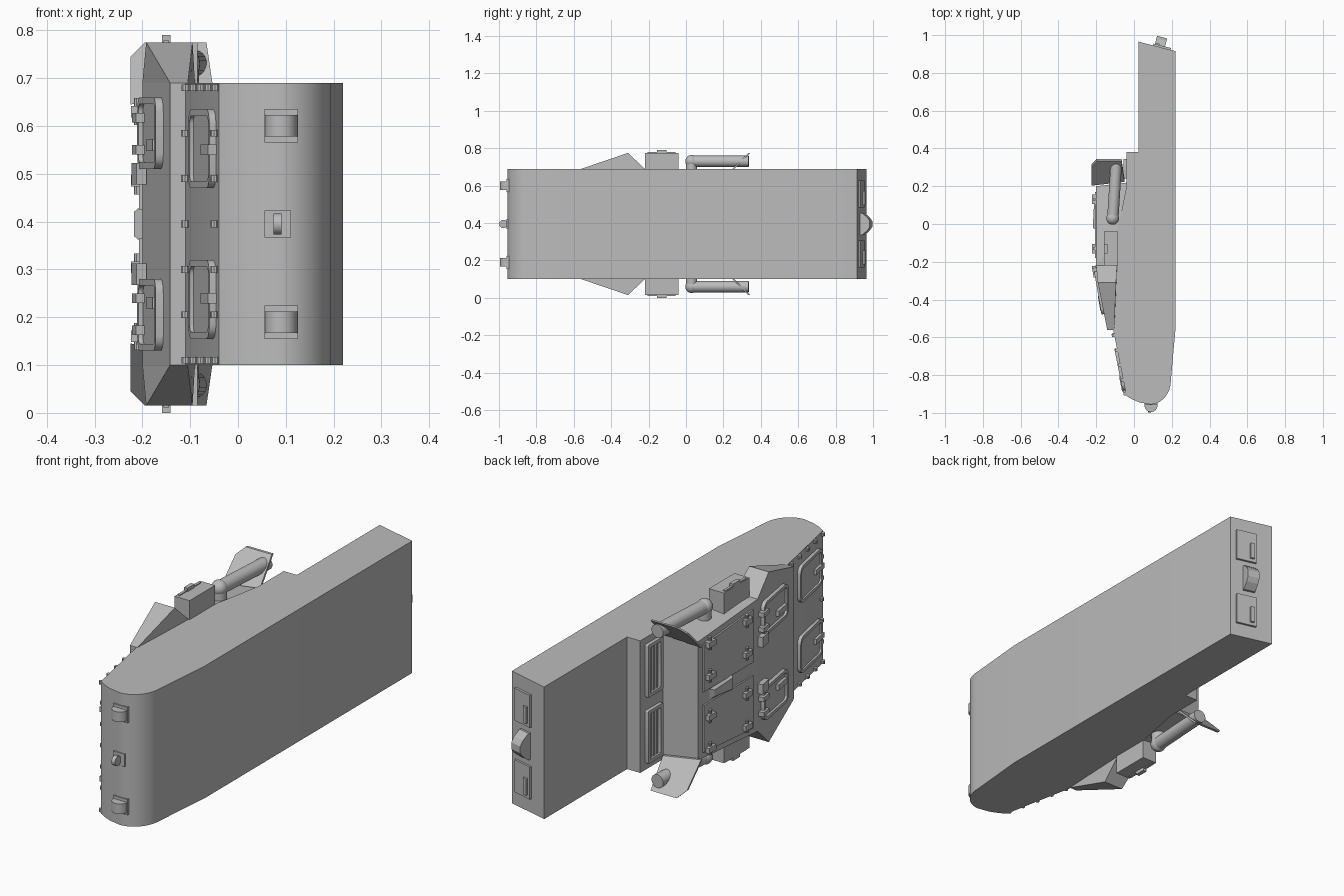
import bpy, bmesh, math
from mathutils import Matrix, Vector

cube = bpy.data.objects.get("Cube")
if cube:
    bpy.data.objects.remove(cube)

grey = bpy.data.materials.new("plain grey")
grey.use_nodes = True
grey.diffuse_color = (0.5, 0.5, 0.5, 1)
grey.node_tree.nodes["Principled BSDF"].inputs["Base Color"].default_value = (0.5, 0.5, 0.5, 1)
MID = 0.395


def finish(name, bm, matrix=None, smooth=False):
    bmesh.ops.recalc_face_normals(bm, faces=bm.faces)
    mesh = bpy.data.meshes.new(name)
    bm.to_mesh(mesh)
    bm.free()
    mesh.materials.append(grey)
    ob = bpy.data.objects.new(name, mesh)
    bpy.context.collection.objects.link(ob)
    if matrix:
        mesh.transform(matrix)
    if smooth:
        bpy.ops.object.select_all(action='DESELECT')
        ob.select_set(True)
        bpy.context.view_layer.objects.active = ob
        bpy.ops.object.shade_smooth_by_angle(angle=math.radians(30))
    return ob


def prism(name, points, z0, z1, matrix=None, smooth=False):
    bm = bmesh.new()
    face = bm.faces.new([bm.verts.new((x, y, z0)) for x, y in points])
    up = bmesh.ops.extrude_face_region(bm, geom=[face])
    bmesh.ops.translate(bm, vec=(0, 0, z1 - z0), verts=[v for v in up["geom"] if isinstance(v, bmesh.types.BMVert)])
    return finish(name, bm, matrix, smooth)


def solid(name, points):
    bm = bmesh.new()
    for p in points:
        bm.verts.new(p)
    bmesh.ops.convex_hull(bm, input=bm.verts)
    bmesh.ops.dissolve_limit(bm, angle_limit=0.01, verts=bm.verts, edges=bm.edges)
    return finish(name, bm)


def box(name, centre, size, matrix=None):
    bm = bmesh.new()
    bmesh.ops.create_cube(bm, size=1, matrix=Matrix.Translation(centre) @ Matrix.Diagonal((*size, 1)))
    return finish(name, bm, matrix)


def rod(name, a, b, r, matrix=None, sides=16):
    a, b = Vector(a), Vector(b)
    turn = (b - a).to_track_quat('Z', 'Y').to_matrix().to_4x4()
    bm = bmesh.new()
    bmesh.ops.create_cone(bm, cap_ends=True, segments=sides, radius1=r, radius2=r, depth=(b - a).length,
                          matrix=Matrix.Translation((a + b) / 2) @ turn)
    return finish(name, bm, matrix, True)


def plane(a, b):
    """Surface frame: X runs from a to b, Y is world z, Z points outward."""
    u = (Vector((*b, 0)) - Vector((*a, 0))).normalized()
    v = Vector((0, 0, 1))
    m = Matrix((u, v, u.cross(v))).transposed().to_4x4()
    return Matrix.Translation((*a, 0)) @ m


def rounded(s0, s1, z0, z1, r):
    pts = []
    corners = ((s1 - r, z1 - r), (s0 + r, z1 - r), (s0 + r, z0 + r), (s1 - r, z0 + r))
    for i, (cx, cy) in enumerate(corners):
        for k in range(5):
            t = math.pi / 2 * (i + k / 4)
            pts.append((cx + r * math.cos(t), cy + r * math.sin(t)))
    return pts


def frame_rail(name, m, s0, s1, z0, z1, width, height, r=0.03):
    """Raised rounded ring lying on a surface."""
    outer = rounded(s0, s1, z0, z1, r)
    inner = rounded(s0 + width, s1 - width, z0 + width, z1 - width, max(r - width, 0.003))
    bm = bmesh.new()
    rings = [[bm.verts.new((*p, h)) for p in loop] for loop, h in
             ((outer, -0.003), (outer, height), (inner, height), (inner, -0.003))]
    n = len(outer)
    for q in range(4):
        A, B = rings[q], rings[(q + 1) % 4]
        for i in range(n):
            bm.faces.new((A[i], A[(i + 1) % n], B[(i + 1) % n], B[i]))
    return finish(name, bm, m, True)


# Hull: side profile with a rounded nose
nose = [(0.22, -0.55), (0.195, -0.83)]
for k in range(1, 13):
    t = k / 12 * math.pi / 2
    nose.append((0.085 + 0.11 * math.cos(t), -0.83 - 0.125 * math.sin(t)))
hull = [(0.025, 0.965), (0.22, 0.915)] + nose + [
    (0.03, -0.945), (-0.01, -0.928), (-0.04, -0.91), (-0.11, -0.56),
    (-0.085, -0.03), (-0.04, 0.2), (-0.04, 0.38), (0.025, 0.38)]
prism("hull", hull, 0.1, 0.69, smooth=True)


def both(points):
    return [(x, y, MID + s * w) for x, y, w in points for s in (-1, 1)]


# Raised crew compartment
solid("compartment", both([(-0.2, 0.2, 0.265), (-0.2, -0.22, 0.295), (-0.142, -0.56, 0.295),
                           (-0.03, 0.22, 0.28), (-0.08, -0.56, 0.295), (-0.06, -0.04, 0.295)]))

roof = plane((-0.2, 0.2), (-0.2, -0.22))
glacis = plane((-0.2, -0.22), (-0.142, -0.56))
lower = plane((-0.11, -0.56), (-0.04, -0.91))
front = plane((0.0, -0.953), (0.2, -0.953))
rear = plane((0.22, 0.915), (0.025, 0.965))
engine = plane((-0.04, 0.38), (-0.04, 0.2))

for side, tag in ((1, "upper"), (-1, "lower")):
    def Z(w):
        return MID + side * w

    # Side wedge
    solid(tag + "_wedge", [(x, y, Z(w)) for x, y, w in (
        (-0.142, -0.56, 0.295), (-0.105, -0.56, 0.295), (-0.192, -0.31, 0.38), (-0.095, -0.31, 0.38),
        (-0.2, -0.22, 0.295), (-0.09, -0.22, 0.295), (-0.1, -0.5, 0.2), (-0.09, -0.22, 0.2), (-0.18, -0.22, 0.2))])
    # Side stowage box and catch
    box(tag + "_side_box", (-0.122, -0.13, Z(0.325)), (0.074, 0.18, 0.11))
    box(tag + "_box_lid", (-0.15, -0.13, Z(0.381)), (0.012, 0.15, 0.006))
    box(tag + "_box_catch", (-0.15, -0.13, Z(0.387)), (0.018, 0.05, 0.016))
    # Exhaust pipe with rounded front and elbow
    rod(tag + "_exhaust", (-0.112, 0.03, Z(0.335)), (-0.093, 0.335, Z(0.335)), 0.03, sides=24)
    bm = bmesh.new()
    bmesh.ops.create_uvsphere(bm, u_segments=24, v_segments=12, radius=0.034,
                              matrix=Matrix.Translation((-0.113, 0.03, Z(0.335))))
    finish(tag + "_exhaust_end", bm, None, True)
    rod(tag + "_exhaust_elbow", (-0.113, 0.03, Z(0.335)), (-0.11, 0.03, Z(0.25)), 0.03)
    # Flared rear shield
    solid(tag + "_rear_shield", [(x, y + d, Z(w)) for d in (0, -0.012) for x, y, w in (
        (-0.225, 0.215, 0.25), (-0.225, 0.315, 0.35), (-0.195, 0.345, 0.38),
        (-0.066, 0.345, 0.38), (-0.05, 0.235, 0.27))])
    # Roof door, clips and corner visor
    prism(tag + "_roof_door", [(0.03, Z(0.03)), (0.38, Z(0.03)), (0.38, Z(0.265)), (0.03, Z(0.24))], -0.002, 0.007, roof)
    for s in (0.07, 0.33):
        for w in (0.09, 0.235):
            box(tag + "_roof_clip", (s, Z(w), 0.011), (0.05, 0.024, 0.025), roof)
            rod(tag + "_roof_clip_pin", (s, Z(w - 0.028), 0.01), (s, Z(w + 0.028), 0.01), 0.008, roof, 10)
    box(tag + "_visor", (0.03, Z(0.105), 0.012), (0.06, 0.045, 0.022),
        glacis @ Matrix.Translation((0, 0, 0)))
    # Sloped upper hatch with rail and hinges
    z0, z1 = sorted((Z(0.115), Z(0.265)))
    frame_rail(tag + "_hatch_rail", glacis, 0.03, 0.26, z0, z1, 0.014, 0.016)
    prism(tag + "_hatch_plate", rounded(0.04, 0.25, z0 + 0.01, z1 - 0.01, 0.025), -0.002, 0.006, glacis)
    for w in (0.155, 0.222):
        box(tag + "_hatch_hinge", (0.035, Z(w), 0.011), (0.05, 0.02, 0.026), glacis)
    box(tag + "_hatch_latch", (0.2, Z(0.165), 0.01), (0.08, 0.025, 0.018), glacis)
    # Lower front hatch
    z0, z1 = sorted((Z(0.075), Z(0.24)))
    frame_rail(tag + "_nose_hatch_rail", lower, 0.1, 0.325, z0, z1, 0.014, 0.014)
    prism(tag + "_nose_hatch_plate", rounded(0.11, 0.315, z0 + 0.01, z1 - 0.01, 0.025), -0.002, 0.006, lower)
    box(tag + "_nose_hatch_latch", (0.29, Z(0.155), 0.009), (0.08, 0.022, 0.018), lower)
    # Bolts along the edge and the two plate seams
    spots = [(s, 0.285) for s in (0.03, 0.11, 0.19, 0.27, 0.345)] + \
            [(s, w) for s in (0.025, 0.335) for w in (0.095, 0.19)]
    for s, w in spots:
        rod(tag + "_bolt", (s, Z(w - 0.007), 0.005), (s, Z(w + 0.007), 0.005), 0.009, lower, 10)
    # Engine grille with slats
    z0, z1 = sorted((Z(0.03), Z(0.265)))
    frame_rail(tag + "_grille_frame", engine, 0.035, 0.14, z0, z1, 0.016, 0.016, 0.004)
    for s in (0.065, 0.088, 0.11):
        box(tag + "_grille_slat", (s, Z(0.1475), 0.003), (0.01, 0.21, 0.01), engine)
    # Nose bracket
    box(tag + "_nose_flange", (0.09, Z(0.2055), 0.0), (0.07, 0.07, 0.012), front)
    rod(tag + "_nose_bracket", (0.09, Z(0.183), 0.008), (0.09, Z(0.228), 0.008), 0.034, front, 24)
    # Rear panel and handle
    box(tag + "_rear_panel", (0.075, Z(0.16), 0.003), (0.095, 0.145, 0.014), rear)
    box(tag + "_rear_handle", (0.1, Z(0.16) - 0.02, 0.012), (0.018, 0.075, 0.014), rear)

# Centre bolts
for s in (0.025, 0.335):
    rod("centre_bolt", (s, MID - 0.007, 0.005), (s, MID + 0.007, 0.005), 0.009, lower, 10)

# Roof periscope
solid("periscope", [roof @ Vector(p) for p in (
    (0.08, MID - 0.022, 0), (0.08, MID + 0.022, 0), (0.23, MID - 0.04, 0), (0.23, MID + 0.04, 0),
    (0.1, MID - 0.015, 0.012), (0.1, MID + 0.015, 0.012), (0.22, MID - 0.025, 0.018), (0.22, MID + 0.025, 0.018))])

# Nose centre hook and rear lamp
box("nose_centre_plate", (0.083, MID, 0.0), (0.056, 0.056, 0.012), front)
rod("nose_centre_hook", (0.074, MID, 0.024), (0.091, MID, 0.024), 0.022, front, 20)
solid("rear_lamp", [rear @ Vector((s, MID + 0.06 * c, h)) for s in (0.06, 0.115) for c, h in (
    (-1, -0.01), (-1, 0.01), (-0.6, 0.04), (-0.25, 0.054), (0.25, 0.054), (0.6, 0.04), (1, 0.01), (1, -0.01))])
